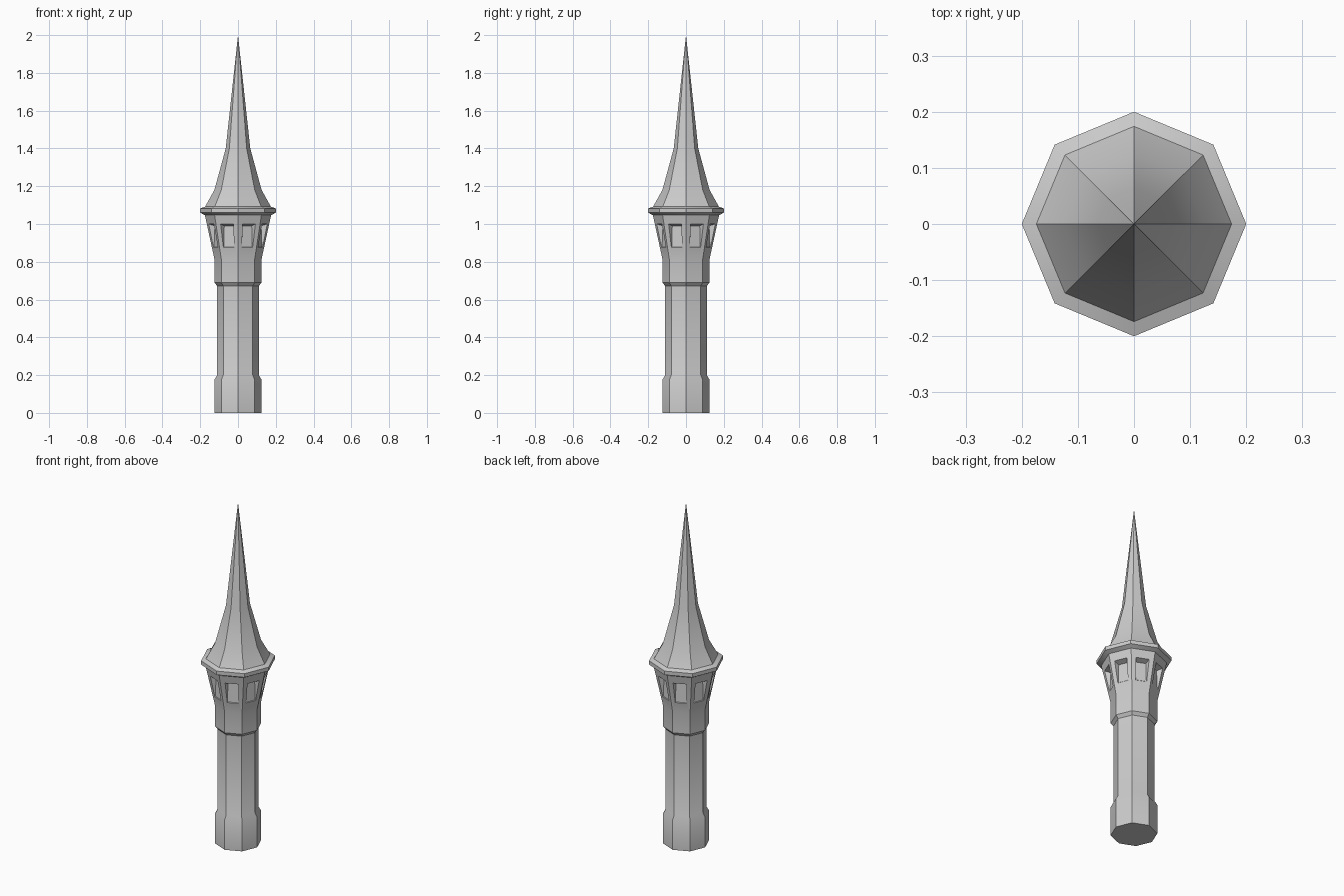
import bpy, bmesh, math
from mathutils import Vector

SIDES = 8

cube = bpy.data.objects.get("Cube")
if cube:
    bpy.data.objects.remove(cube, do_unlink=True)

stone = bpy.data.materials.new("grey_stone")
stone.use_nodes = True
stone.diffuse_color = (0.6, 0.6, 0.6, 1)
bsdf = stone.node_tree.nodes["Principled BSDF"]
bsdf.inputs["Base Color"].default_value = stone.diffuse_color
bsdf.inputs["Roughness"].default_value = 0.9


def corner(i, r, z):
    a = math.tau * i / SIDES
    return Vector((r * math.cos(a), r * math.sin(a), z))


def lathe(bm, profile, cap_bottom=False):
    """Octagonal surface through (radius, height) rings; zero radius makes a tip."""
    rings = []
    for r, z in profile:
        if r == 0:
            rings.append([bm.verts.new((0, 0, z))] * SIDES)
        else:
            rings.append([bm.verts.new(corner(i, r, z)) for i in range(SIDES)])
    for low, high in zip(rings, rings[1:]):
        for i in range(SIDES):
            j = (i + 1) % SIDES
            quad = [low[i], low[j], high[j], high[i]]
            bm.faces.new(list(dict.fromkeys(quad)))
    if cap_bottom:
        bm.faces.new(rings[0][::-1])


def finish(name, bm):
    bmesh.ops.remove_doubles(bm, verts=bm.verts, dist=1e-5)
    bmesh.ops.recalc_face_normals(bm, faces=bm.faces)
    mesh = bpy.data.meshes.new(name)
    bm.to_mesh(mesh)
    bm.free()
    mesh.materials.append(stone)
    obj = bpy.data.objects.new(name, mesh)
    bpy.context.collection.objects.link(obj)
    bpy.ops.object.select_all(action="DESELECT")
    obj.select_set(True)
    bpy.context.view_layer.objects.active = obj
    bpy.ops.object.shade_smooth_by_angle(angle=math.radians(30))


# Shaft with a wider, chamfered foot
bm = bmesh.new()
lathe(bm, [(0.125, 0), (0.125, 0.175), (0.11, 0.2), (0.11, 0.68)], True)
finish("shaft", bm)

# Collar and flared gallery
R0, Z0, R1, Z1 = 0.125, 0.815, 0.176, 1.05
bm = bmesh.new()
lathe(bm, [(0.11, 0.672), (0.125, 0.69), (R0, Z0)])


def on_side(i, z, spread, depth=0):
    """Point on a flared side: spread runs -1..1 across it, depth goes inward."""
    r = R0 + (R1 - R0) * (z - Z0) / (Z1 - Z0)
    a, b = corner(i, r, z), corner(i + 1, r, z)
    mid = (a + b) / 2
    inward = Vector((-mid.x, -mid.y, 0)).normalized()
    return mid + (b - a) / 2 * spread + inward * depth


def outline(i, low, high, wide_low, wide_high, deep_low=0, deep_high=0):
    return [bm.verts.new(on_side(i, z, s, d)) for z, s, d in (
        (low, -wide_low, deep_low), (low, wide_low, deep_low),
        (high, wide_high, deep_high), (high, -wide_high, deep_high))]


# One recessed window per side, deepest at its head
for i in range(SIDES):
    side = outline(i, Z0, Z1, 1, 1)
    opening = outline(i, 0.875, 1.0, 0.58, 0.58)
    pane = outline(i, 0.878, 0.99, 0.55, 0.46, 0.003, 0.03)
    for outer, inner in ((side, opening), (opening, pane)):
        for k in range(4):
            n = (k + 1) % 4
            bm.faces.new([outer[k], outer[n], inner[n], inner[k]])
    bm.faces.new(pane)
finish("gallery", bm)

# Projecting eave
bm = bmesh.new()
lathe(bm, [(0.172, 1.045), (0.2, 1.06), (0.2, 1.082), (0.174, 1.092)])
finish("eave", bm)

# Concave spire
bm = bmesh.new()
lathe(bm, [(0.174, 1.092), (0.125, 1.18), (0.065, 1.4), (0, 2.0)])
finish("spire", bm)
